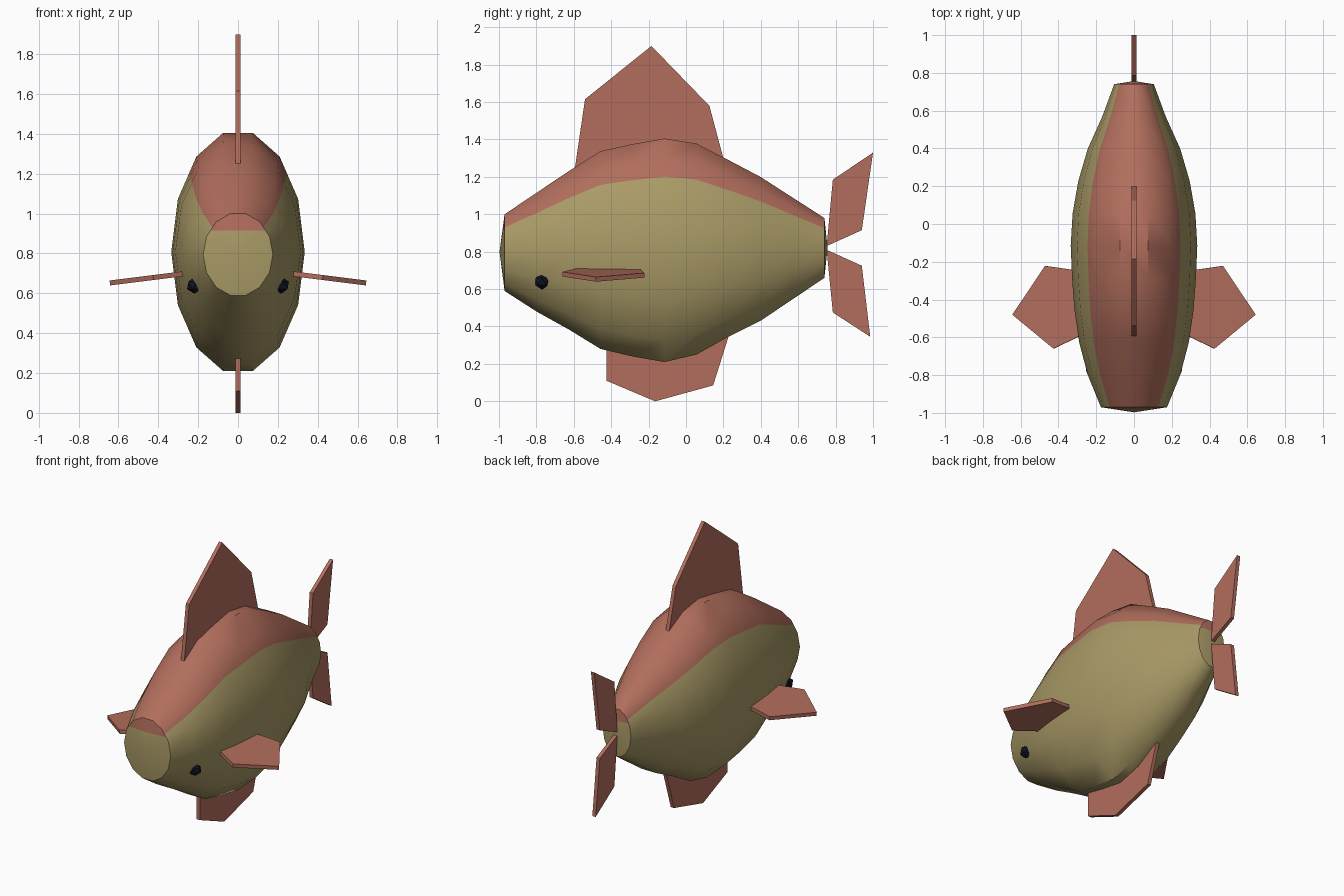
import bpy, bmesh, math
from mathutils import Matrix, Vector

if "Cube" in bpy.data.objects:
    bpy.data.objects.remove(bpy.data.objects["Cube"])


def material(name, rgb):
    m = bpy.data.materials.new(name)
    m.diffuse_color = (*rgb, 1)
    m.use_nodes = True
    m.node_tree.nodes["Principled BSDF"].inputs["Base Color"].default_value = m.diffuse_color
    return m


RED = material("rust red", (0.44, 0.155, 0.107))
OLIVE = material("olive", (0.40, 0.325, 0.135))
DARK = material("dark navy", (0.006, 0.006, 0.016))


def finish(bm, name, *mats):
    bmesh.ops.recalc_face_normals(bm, faces=bm.faces)
    me = bpy.data.meshes.new(name)
    bm.to_mesh(me)
    bm.free()
    ob = bpy.data.objects.new(name, me)
    bpy.context.collection.objects.link(ob)
    for m in mats:
        me.materials.append(m)
    return ob


# Body: evenly spaced 14-sided oval rings given by (half width, bottom, top)
RINGS = [(.175, .59, 1.0), (.245, .48, 1.115), (.29, .385, 1.23), (.315, .28, 1.337),
         (.328, .24, 1.375), (.335, .21, 1.405), (.325, .25, 1.378), (.295, .345, 1.29),
         (.245, .43, 1.2), (.168, .545, 1.09), (.105, .66, .98)]
Y0, Y1, SIDES = -.97, .74, 14
unit = [Vector((math.cos(math.tau * i / SIDES), math.sin(math.tau * i / SIDES))) for i in range(SIDES)]
# extra point on each side where the back colour begins
unit.insert(7 - 1, unit[6].lerp(unit[5], .6))
unit.insert(2, unit[1].lerp(unit[2], .6))
LINE = unit[2].y
n = len(unit)
tall = math.sin(math.tau * 3 / SIDES)

bm = bmesh.new()
loops = []
for k, (w, lo, hi) in enumerate(RINGS):
    y = Y0 + (Y1 - Y0) * k / (len(RINGS) - 1)
    c, h = (lo + hi) / 2, (hi - lo) / 2 / tall
    loops.append([bm.verts.new((w * p.x, y, c + h * p.y)) for p in unit])
for a, b in zip(loops, loops[1:]):
    for i in range(n):
        j = (i + 1) % n
        f = bm.faces.new((a[i], a[j], b[j], b[i]))
        f.material_index = 0 if (unit[i].y + unit[j].y) / 2 > LINE else 1
        f.smooth = True
# shallow pointed caps, cut across where the back colour ends
for loop, tip, cut in ((loops[0], (0, -.997, .80), .915), (loops[-1], (0, .757, .82), .905)):
    apex = bm.verts.new(tip)
    fan = [bm.faces.new((loop[i], loop[(i + 1) % n], apex)) for i in range(n)]
    parts = set(fan) | {e for f in fan for e in f.edges} | {v for f in fan for v in f.verts}
    res = bmesh.ops.bisect_plane(bm, geom=list(parts), plane_co=(0, 0, cut), plane_no=(0, 0, 1))
    for f in res["geom"]:
        if isinstance(f, bmesh.types.BMFace):
            f.material_index = 0 if f.calc_center_median().z > cut else 1
body = finish(bm, "body", RED, OLIVE)
bpy.context.view_layer.objects.active = body
body.select_set(True)
bpy.ops.object.shade_smooth_by_angle(angle=math.radians(40))


# Fins: flat outlines given a thickness along one direction
def fin(name, outline, direction, thick=.025):
    bm = bmesh.new()
    off = Vector(direction).normalized() * thick / 2
    a = [bm.verts.new(Vector(p) - off) for p in outline]
    b = [bm.verts.new(Vector(p) + off) for p in outline]
    bm.faces.new(a)
    bm.faces.new(b[::-1])
    for i in range(len(a)):
        j = (i + 1) % len(a)
        bm.faces.new((a[i], b[i], b[j], a[j]))
    return finish(bm, name, RED)


UPRIGHT = {
    "dorsal_fin": [(-.595, 1.24), (-.54, 1.615), (-.185, 1.9), (.125, 1.58), (.205, 1.28)],
    "belly_fin": [(-.425, .32), (-.425, .11), (-.165, 0), (.145, .085), (.235, .37)],
    "upper_tail_fin": [(.752, .83), (.785, 1.185), (1.0, 1.33), (.94, .915)],
    "lower_tail_fin": [(.752, .81), (.94, .725), (.985, .345), (.785, .475)],
}
for name, pts in UPRIGHT.items():
    fin(name, [(0, y, z) for y, z in pts], (1, 0, 0))

SIDE_FIN = [(.27, -.25), (.47, -.222), (.643, -.48), (.425, -.66), (.27, -.585)]
for s, side in ((1, "right"), (-1, "left")):
    fin(side + "_side_fin", [(s * x, y, .695 - .125 * (x - .30)) for x, y in SIDE_FIN], (s * .125, 0, 1))
    # Eyes: small faceted balls set into the head
    bm = bmesh.new()
    bmesh.ops.create_icosphere(bm, subdivisions=1, radius=.042,
                               matrix=Matrix.Translation((s * .218, -.77, .64)))
    finish(bm, side + "_eye", DARK)
